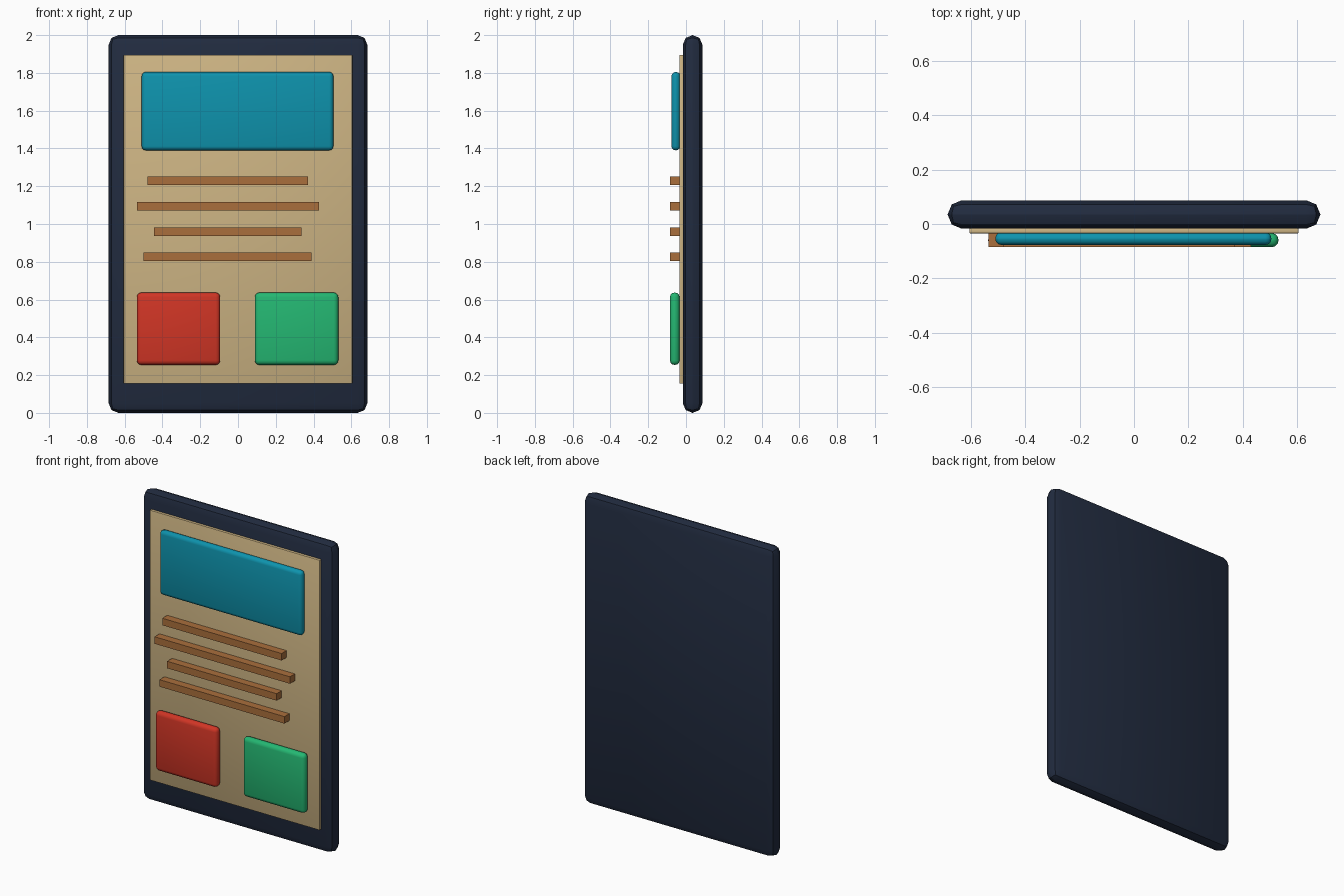
import bpy

if "Cube" in bpy.data.objects:
    bpy.data.objects.remove(bpy.data.objects["Cube"], do_unlink=True)


def linear(c):
    c /= 255
    return c / 12.92 if c <= 0.04045 else ((c + 0.055) / 1.055) ** 2.4


def material(name, *rgb):
    colour = [linear(c) for c in rgb] + [1]
    mat = bpy.data.materials.new(name)
    mat.use_nodes = True
    mat.diffuse_color = colour
    bsdf = mat.node_tree.nodes["Principled BSDF"]
    bsdf.inputs["Base Color"].default_value = colour
    bsdf.inputs["Roughness"].default_value = 0.6
    return mat


def box(name, mat, x, y, z, bevel=0, segments=2):
    """Box spanning the given x, y and z ranges, with optionally rounded edges."""
    spans = (x, y, z)
    bpy.ops.mesh.primitive_cube_add(size=1, location=[(a + b) / 2 for a, b in spans])
    obj = bpy.context.object
    obj.name = name
    obj.scale = [b - a for a, b in spans]
    bpy.ops.object.transform_apply(location=False, rotation=False, scale=True)
    obj.data.materials.append(mat)
    if bevel:
        mod = obj.modifiers.new("Rounded edges", "BEVEL")
        mod.width = bevel
        mod.segments = segments
        bpy.ops.object.modifier_apply(modifier=mod.name)
        bpy.ops.object.shade_smooth_by_angle()
    return obj


navy = material("dark navy", 33, 43, 63)
sand = material("sand", 206, 181, 132)
teal = material("teal", 14, 147, 173)
brown = material("brown", 170, 111, 60)
red = material("red", 208, 53, 37)
green = material("green", 36, 183, 114)

# Tablet body and screen panel
box("body", navy, (-0.685, 0.685), (-0.017, 0.087), (0, 2), 0.0515)
box("screen", sand, (-0.605, 0.605), (-0.035, -0.015), (0.155, 1.895), 0.004)

# Banner at the top of the screen
box("banner", teal, (-0.51, 0.505), (-0.077, -0.031), (1.39, 1.805), 0.022, 3)

# Text bars: left end, right end, centre height
bars = [(-0.48, 0.37, 1.228), (-0.535, 0.43, 1.094),
        (-0.445, 0.335, 0.96), (-0.5, 0.39, 0.827)]
for i, (left, right, height) in enumerate(bars, 1):
    box(f"text_bar_{i}", brown, (left, right), (-0.085, -0.034),
        (height - 0.0225, height + 0.0225))

# Two buttons
for name, mat, x in (("right_button", red, -0.315), ("left_button", green, 0.31)):
    box(name, mat, (x - 0.221, x + 0.221), (-0.085, -0.034), (0.254, 0.637), 0.024, 3)
